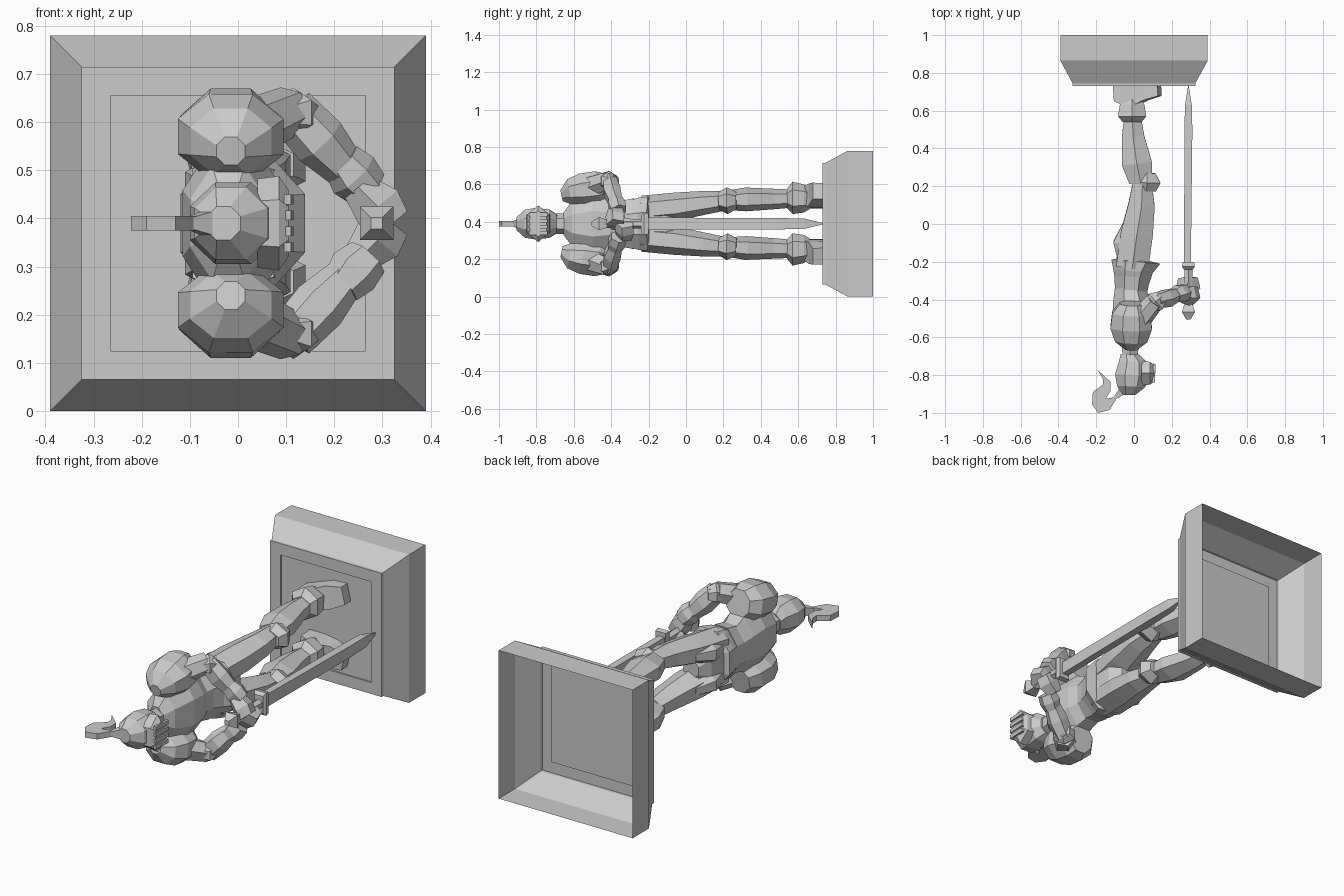
import bpy, math
from mathutils import Vector

CZ = 0.39  # height of the statue's axis (figure lies along y, facing +x)


def make(name, verts, faces):
    me = bpy.data.meshes.new(name)
    me.from_pydata([tuple(v) for v in verts], [], faces)
    me.validate()
    ob = bpy.data.objects.new(name, me)
    bpy.context.collection.objects.link(ob)
    return ob


def tube(name, rings, n=6, s=1, caps=(True, True)):
    """Loft through rings (x, y, side offset, radius a, radius b)."""
    pts = [Vector((r[0], r[1], CZ + s * r[2])) for r in rings]
    d = (pts[-1] - pts[0]).normalized()
    ref = Vector((0, 1, 0)) if abs(d.x) > 0.6 else Vector((1, 0, 0))
    u = (ref - d * ref.dot(d)).normalized()
    v = d.cross(u)
    k = 1 / math.cos(math.pi / n)
    verts, faces = [], []
    for p, r in zip(pts, rings):
        for i in range(n):
            a = 2 * math.pi * (i + 0.5) / n
            verts.append(p + u * (r[3] * k * math.cos(a)) + v * (r[4] * k * math.sin(a)))
    for j in range(len(rings) - 1):
        for i in range(n):
            i2 = (i + 1) % n
            faces.append((j * n + i, j * n + i2, (j + 1) * n + i2, (j + 1) * n + i))
    if caps[0]:
        faces.append(tuple(reversed(range(n))))
    if caps[1]:
        faces.append(tuple(range((len(rings) - 1) * n, len(rings) * n)))
    return make(name, verts, faces)


def slab(name, outline, half):
    """Flat plate from an x/y outline, centred on the axis."""
    n = len(outline)
    verts = [(x, y, CZ + h) for h in (-half, half) for x, y in outline]
    faces = [tuple(reversed(range(n))), tuple(range(n, 2 * n))]
    faces += [(i, (i + 1) % n, n + (i + 1) % n, n + i) for i in range(n)]
    return make(name, verts, faces)


# Hollow pedestal, open at the back, with a recessed panel
tube("pedestal", [(0, y, 0, w, w) for y, w in
                  ((1, .39), (.865, .39), (.745, .325), (.73, .325), (.73, .265), (.738, .265))],
     4, caps=(False, True))

# Torso and hips
tube("chest", [(-.02, -.655, 0, .04, .06), (-.02, -.61, 0, .08, .12), (-.01, -.5, 0, .105, .165),
               (-.01, -.41, 0, .10, .145), (-.02, -.33, 0, .08, .115)], 8)
tube("waist_plate", [(-.015, -.36, 0, .085, .12), (-.01, -.28, 0, .095, .135)], 8)
tube("skirt_armour", [(-.01, -.31, 0, .09, .12), (-.005, -.25, 0, .105, .14),
                      (.01, -.2, 0, .13, .145), (.0, -.19, 0, .09, .13)], 8)
tube("pelvis", [(-.01, -.24, 0, .09, .13), (0, -.1, 0, .08, .11), (0, -.04, 0, .045, .05)], 8)

# Neck, helmet and visor
tube("neck", [(-.02, -.62, 0, .045, .05), (-.02, -.72, 0, .04, .045)], 6)
tube("helmet", [(-.02, -.69, 0, .05, .05), (-.005, -.73, 0, .075, .075), (-.01, -.80, 0, .09, .085),
                (-.015, -.86, 0, .075, .075), (-.03, -.905, 0, .035, .035)], 8)
tube("visor", [(.04, -.79, 0, .065, .08), (.085, -.79, 0, .06, .085), (.105, -.79, 0, .045, .06)], 6)
for i in range(4):
    z = (i - 1.5) * .033
    tube("visor_bar", [(.103, -.84, z, .007, .010), (.108, -.74, z, .007, .010)], 4)

# Plume and its holder
tube("plume_holder", [(-.05, -.875, 0, .025, .03), (-.10, -.92, 0, .008, .012)], 4)
slab("plume", [(-.08, -.905), (-.13, -.985), (-.19, -1.0), (-.222, -.955), (-.218, -.89),
               (-.165, -.85), (-.165, -.82), (-.195, -.77), (-.125, -.835), (-.125, -.885),
               (-.15, -.925), (-.12, -.92)], .015)

# Mirrored limbs
for s, side in ((1, "left"), (-1, "right")):
    tube(side + "_pauldron", [(-.015, -.665, .15, .03, .03), (-.015, -.62, .17, .085, .07),
                              (-.015, -.55, .18, .11, .09), (-.015, -.47, .19, .10, .092),
                              (-.01, -.42, .20, .065, .07)], 8, s)
    tube(side + "_upper_arm", [(.01, -.53, .19, .055, .055), (.11, -.41, .235, .045, .045)], 6, s)
    tube(side + "_elbow", [(.085, -.44, .225, .035, .03), (.115, -.41, .23, .055, .045),
                           (.145, -.385, .225, .035, .03)], 6, s)
    tube(side + "_forearm", [(.11, -.41, .235, .035, .045), (.17, -.395, .17, .045, .05),
                             (.235, -.37, .10, .032, .035)], 6, s)
    tube(side + "_cuff", [(.215, -.38, .13, .035, .038), (.24, -.37, .10, .045, .048),
                          (.27, -.36, .07, .04, .04)], 6, s)
    y = -.375 if s > 0 else -.325
    tube(side + "_hand", [(.25, y, .075, .035, .03), (.29, y, .035, .045, .045),
                          (.315, y, -.005, .042, .04)], 5, s)
    tube(side + "_thigh", [(-.01, -.23, .075, .085, .065), (.015, -.05, .092, .085, .065),
                           (.04, .10, .112, .07, .055), (.045, .22, .125, .05, .045)], 6, s)
    tube(side + "_buttock", [(-.05, -.2, .07, .035, .04), (-.065, -.1, .08, .045, .045),
                             (-.03, 0, .09, .03, .03)], 6, s)
    tube(side + "_knee", [(.065, .175, .122, .05, .04), (.07, .22, .123, .07, .062),
                          (.07, .27, .125, .045, .04)], 6, s)
    tube(side + "_shin", [(.035, .22, .125, .06, .045), (.015, .32, .13, .08, .055),
                          (-.005, .46, .132, .06, .048), (-.01, .6, .135, .04, .04)], 6, s)
    tube(side + "_ankle_cuff", [(-.01, .54, .135, .05, .045), (-.01, .57, .138, .075, .075),
                                (-.01, .63, .135, .065, .065), (-.01, .66, .135, .05, .05)], 6, s)
    tube(side + "_foot", [(-.10, .69, .12, .04, .04), (-.02, .675, .135, .06, .052),
                          (.06, .695, .155, .04, .06), (.135, .705, .175, .027, .045)], 4, s)

# Sword held point down
tube("sword_blade", [(.283, -.21, 0, .018, .033), (.288, .5, 0, .021, .03),
                     (.288, .63, 0, .018, .028), (.288, .73, 0, .002, .004)], 4)
tube("sword_guard", [(.288, -.24, 0, .025, .045), (.288, -.225, 0, .034, .06),
                     (.288, -.20, 0, .03, .055)], 4)
tube("sword_grip", [(.288, -.45, 0, .02, .02), (.288, -.22, 0, .022, .022)], 6)
tube("sword_pommel", [(.288, -.42, 0, .02, .02), (.288, -.465, 0, .035, .035),
                      (.288, -.505, 0, .012, .012)], 4)
